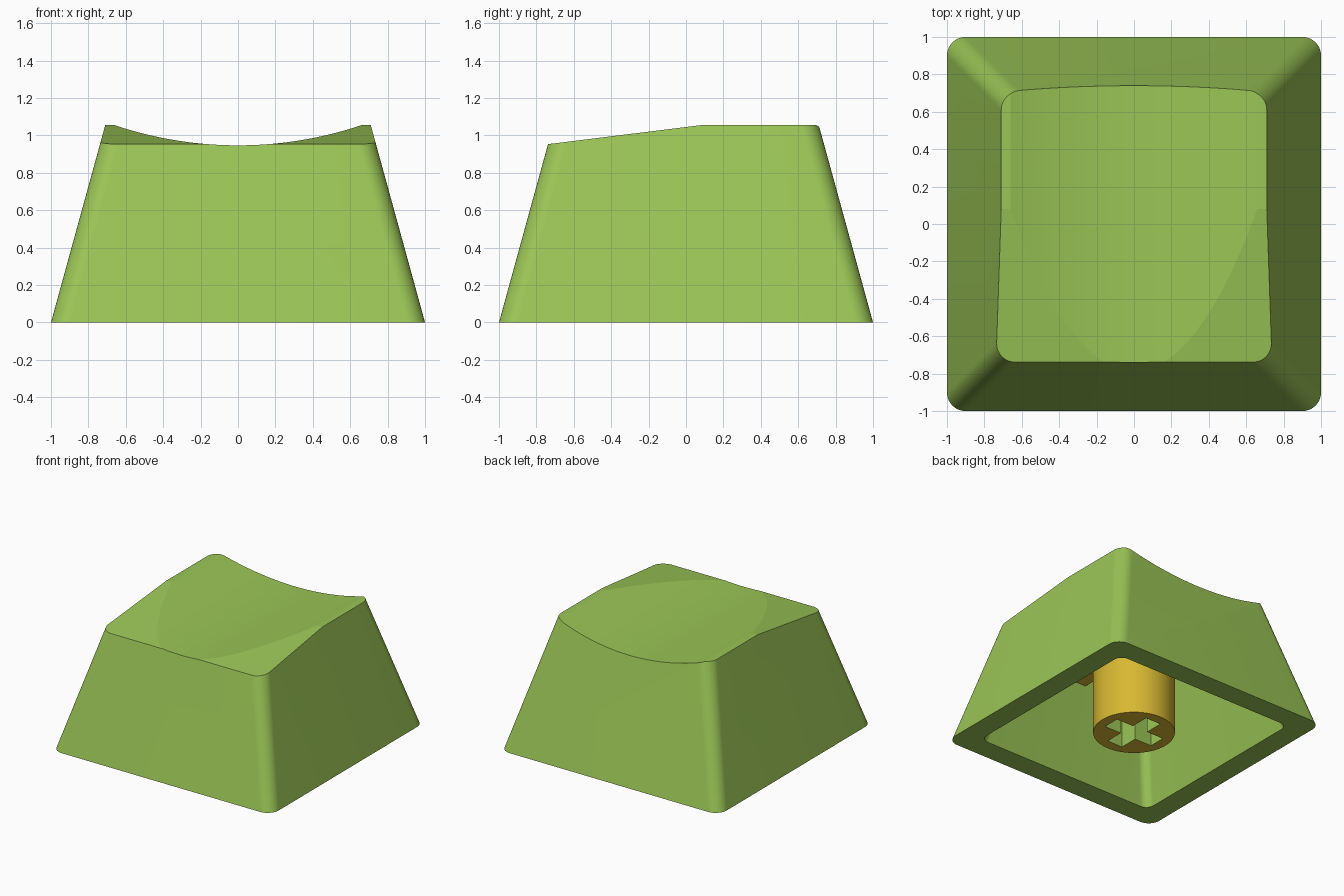
import bpy, bmesh, math

if "Cube" in bpy.data.objects:
    bpy.data.objects.remove(bpy.data.objects["Cube"])

TAPER = 0.275          # inward lean of the walls per unit of height
CEILING = 0.80         # underside of the top


def material(name, rgb):
    m = bpy.data.materials.new(name)
    m.diffuse_color = (*rgb, 1)
    m.use_nodes = True
    m.node_tree.nodes["Principled BSDF"].inputs["Base Color"].default_value = m.diffuse_color
    return m


GREEN = material("leaf_green", (0.328, 0.558, 0.093))
YELLOW = material("golden_yellow", (0.68, 0.48, 0.032))


def loft(name, rings, *mats):
    """Closed solid through rings of matching points."""
    bm = bmesh.new()
    rows = [[bm.verts.new(p) for p in ring] for ring in rings]
    n = len(rows[0])
    for a, b in zip(rows, rows[1:]):
        for i in range(n):
            j = (i + 1) % n
            bm.faces.new((a[i], a[j], b[j], b[i]))
    bm.faces.new(rows[0][::-1])
    bm.faces.new(rows[-1])
    bmesh.ops.recalc_face_normals(bm, faces=bm.faces)
    me = bpy.data.meshes.new(name)
    bm.to_mesh(me)
    bm.free()
    ob = bpy.data.objects.new(name, me)
    bpy.context.collection.objects.link(ob)
    for m in mats:
        me.materials.append(m)
    return ob


def rounded_square(half, r, z, seg=16):
    pts = []
    for q, (sx, sy) in enumerate([(1, 1), (-1, 1), (-1, -1), (1, -1)]):
        for i in range(seg + 1):
            a = math.pi / 2 * (q + i / seg)
            pts.append((sx * (half - r) + r * math.cos(a),
                        sy * (half - r) + r * math.sin(a), z))
    return pts


def frustum(name, half, r, z0, z1, *mats):
    return loft(name, [rounded_square(half - TAPER * z, r, z) for z in (z0, z1)], *mats)


def box(name, x, y, z0, z1, *mats):
    return loft(name, [[(-x, -y, z), (x, -y, z), (x, y, z), (-x, y, z)]
                       for z in (z0, z1)], *mats)


def cut(target, cutter):
    cutter.hide_render = True
    mod = target.modifiers.new("cut", 'BOOLEAN')
    mod.operation = 'DIFFERENCE'
    mod.solver = 'EXACT'
    mod.object = cutter
    select(target)
    bpy.ops.object.modifier_apply(modifier=mod.name)
    bpy.data.objects.remove(cutter)


def select(ob):
    bpy.ops.object.select_all(action='DESELECT')
    ob.select_set(True)
    bpy.context.view_layer.objects.active = ob


def smooth(ob, degrees):
    select(ob)
    bpy.ops.object.shade_smooth_by_angle(angle=math.radians(degrees))


# Cap shell: tapered rounded block
cap = frustum("cap_shell", 1.0, 0.1, 0.0, 1.055, GREEN)

# Cylindrical finger dish running front to back
R, N = 2.07, 56
arc = [(-0.85 + 1.7 * i / N) for i in range(N + 1)]
profile = [(x, 0.947 + R - math.sqrt(R * R - x * x)) for x in arc]
profile += [(0.85, 1.5), (-0.85, 1.5)]
cut(cap, loft("dish_cutter", [[(x, y, z) for x, z in profile] for y in (-1.2, 1.2)], GREEN))

# Sloped front half of the top
slope = [(-1.2, 0.896), (0.08, 1.055), (0.5, 1.107), (0.5, 1.5), (-1.2, 1.5)]
cut(cap, loft("slope_cutter", [[(x, y, z) for y, z in slope] for x in (-1.3, 1.3)], GREEN))

# Hollow underside
cut(cap, frustum("cavity_cutter", 0.82, 0.07, -0.1, CEILING, GREEN))
smooth(cap, 6.6)

# Round stem with a cross-shaped socket
SEG = 64
ring = [(0.308 * math.cos(math.tau * i / SEG), 0.308 * math.sin(math.tau * i / SEG))
        for i in range(SEG)]
stem = loft("stem", [[(x, y, z) for x, y in ring] for z in (0.0, CEILING + 0.02)], YELLOW, GREEN)
a, b = 0.225, 0.07
cross = [(a, b), (b, b), (b, a), (-b, a), (-b, b), (-a, b),
         (-a, -b), (-b, -b), (-b, -a), (b, -a), (b, -b), (a, -b)]
cut(stem, loft("socket_cutter", [[(x, y, z) for x, y in cross] for z in (-0.1, 0.45)], YELLOW))
for p in stem.data.polygons:      # socket walls and floor are green
    c = p.center
    inside = math.hypot(c.x, c.y) < 0.26 and 0.01 < c.z < 0.6
    p.material_index = 1 if inside else 0
smooth(stem, 20)

# Support ribs under the ceiling, reaching the walls
box("rib_front_back", 0.05, 0.645, 0.70, CEILING + 0.02, YELLOW)
box("rib_left_right", 0.645, 0.05, 0.70, CEILING + 0.02, YELLOW)
